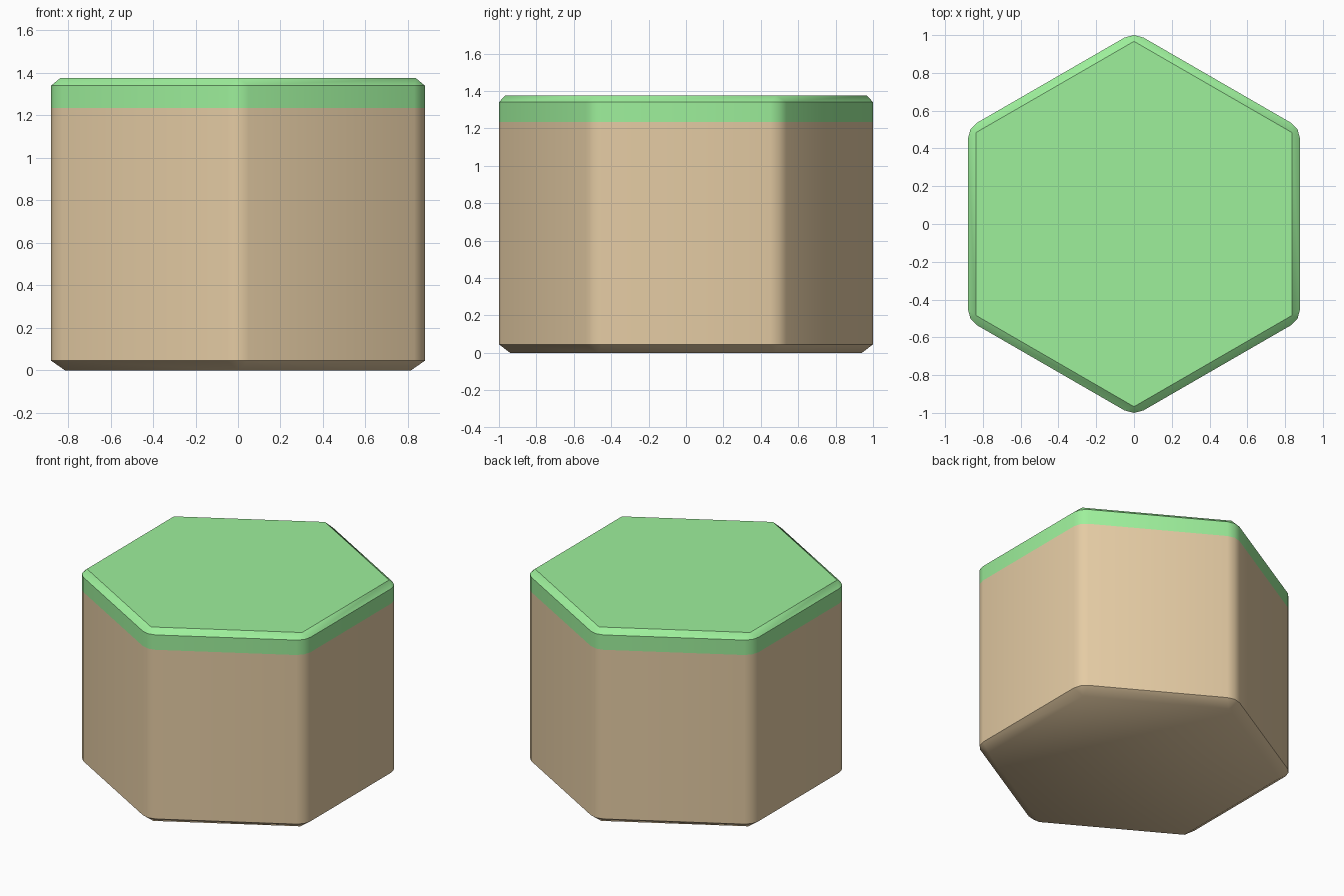
import bpy, bmesh
from math import radians, sin, cos, pi
from mathutils import Matrix, Vector

if "Cube" in bpy.data.objects:
    bpy.data.objects.remove(bpy.data.objects["Cube"])


def material(name, color):
    m = bpy.data.materials.new(name)
    m.diffuse_color = color
    m.use_nodes = True
    m.node_tree.nodes["Principled BSDF"].inputs["Base Color"].default_value = m.diffuse_color
    return m


def hexagon(bm, radius, z):
    """Sharp hexagon with points on the y axis."""
    return [bm.verts.new((radius * sin(i * pi / 3), radius * cos(i * pi / 3), z))
            for i in range(6)]


def rounded_hexagon(bm, z):
    """Three points per corner: the softened outline of the tile."""
    corner = [(-0.05, 0.987), (0, 1.0), (0.05, 0.987)]
    return [[bm.verts.new(Matrix.Rotation(-i * pi / 3, 3, 'Z') @ Vector((x, y, z)))
             for x, y in corner] for i in range(6)]


def chamfer(bm, sharp, outline):
    """Cap the sharp hexagon and slope it out to the rounded outline."""
    bm.faces.new(sharp)
    for i in range(6):
        j = (i + 1) % 6
        a, b, c = outline[i]
        bm.faces.new((sharp[i], a, b))
        bm.faces.new((sharp[i], b, c))
        bm.faces.new((sharp[i], c, outline[j][0], sharp[j]))


def walls(bm, low, high):
    lo, hi = sum(low, []), sum(high, [])
    for i in range(18):
        j = (i + 1) % 18
        bm.faces.new((lo[i], lo[j], hi[j], hi[i]))


def build(name, color, z_low, z_high, z_cap, radius):
    bm = bmesh.new()
    low, high = rounded_hexagon(bm, z_low), rounded_hexagon(bm, z_high)
    walls(bm, low, high)
    chamfer(bm, hexagon(bm, radius, z_cap), high if z_cap > z_high else low)
    bmesh.ops.recalc_face_normals(bm, faces=bm.faces)
    # Open shells: make sure the cap faces away from the tile centre
    bm.faces.ensure_lookup_table()
    cap = max(bm.faces, key=lambda f: len(f.verts))
    if cap.normal.z * (z_cap - z_low - 0.01) < 0:
        bmesh.ops.reverse_faces(bm, faces=bm.faces)
    mesh = bpy.data.meshes.new(name)
    bm.to_mesh(mesh)
    bm.free()
    mesh.materials.append(material(name + "_color", color))
    ob = bpy.data.objects.new(name, mesh)
    bpy.context.collection.objects.link(ob)
    bpy.ops.object.select_all(action='DESELECT')
    ob.select_set(True)
    bpy.context.view_layer.objects.active = ob
    bpy.ops.object.shade_smooth_by_angle(angle=radians(35))


# Earth block with chamfered underside, and grass layer with chamfered top
build("dirt_base", (0.78, 0.60, 0.37, 1), 0.045, 1.235, 0.0, 0.941)
build("grass_top", (0.34, 0.87, 0.33, 1), 1.235, 1.34, 1.375, 0.967)
